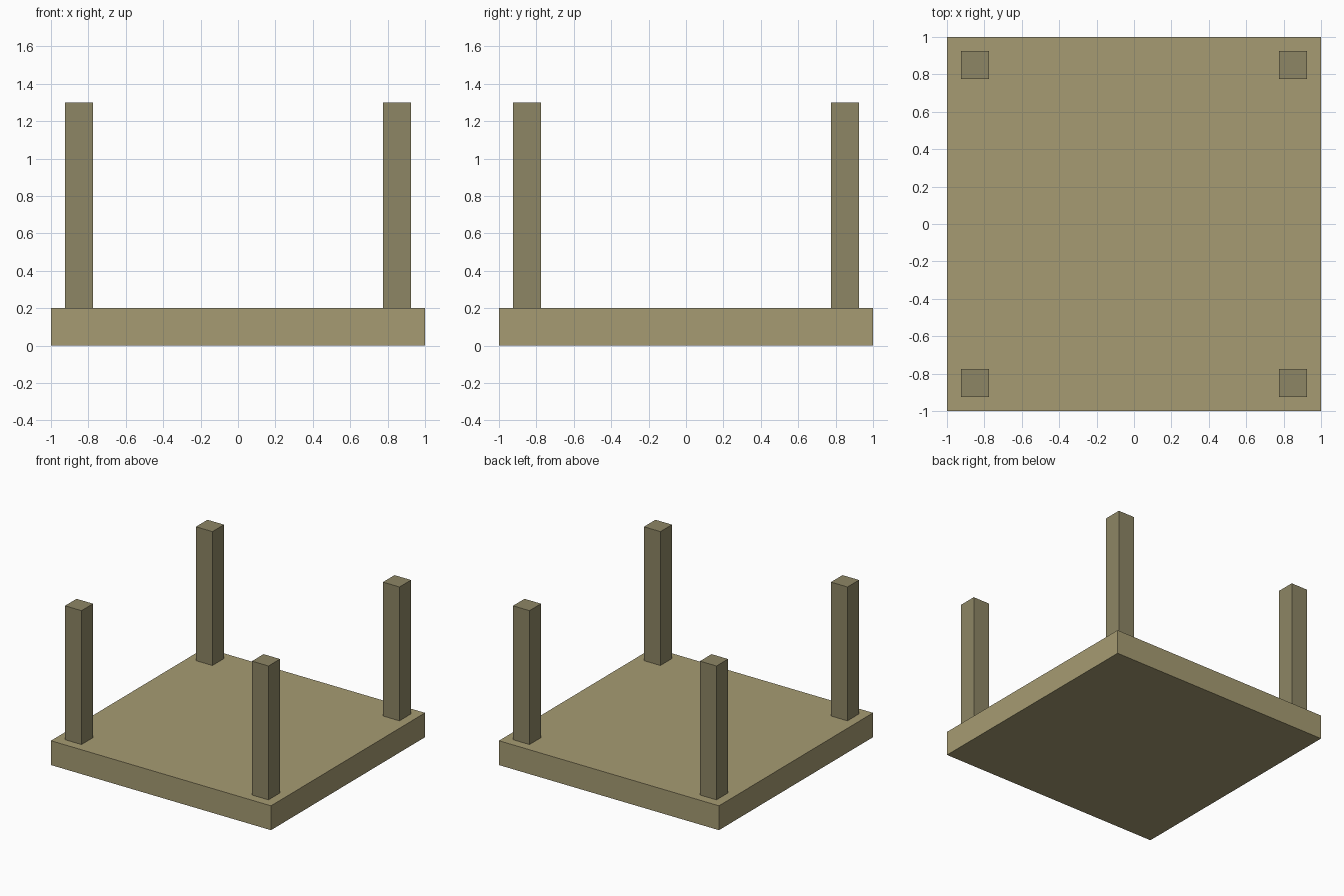
import bpy

if "Cube" in bpy.data.objects:
    bpy.data.objects.remove(bpy.data.objects["Cube"])


def material(name, color):
    mat = bpy.data.materials.new(name)
    mat.diffuse_color = color
    mat.use_nodes = True
    mat.node_tree.nodes["Principled BSDF"].inputs["Base Color"].default_value = mat.diffuse_color
    return mat


def box(name, size, center, mat):
    bpy.ops.mesh.primitive_cube_add(size=1, location=center)
    obj = bpy.context.object
    obj.name = name
    obj.scale = size
    bpy.ops.object.transform_apply(location=False, rotation=False, scale=True)
    obj.data.materials.append(mat)
    return obj


slab_mat = material("slab_wood", (0.38, 0.33, 0.17, 1))
leg_mat = material("leg_wood", (0.27, 0.24, 0.13, 1))

SLAB_HEIGHT = 0.2
LEG_HEIGHT = 1.1
LEG_WIDTH = 0.15
LEG_OFFSET = 0.85

# Table top, lying upside down on the ground
box("table_top", (2, 2, SLAB_HEIGHT), (0, 0, SLAB_HEIGHT / 2), slab_mat)

# Four upright legs near the corners
for y, depth in ((-1, "front"), (1, "back")):
    for x, side in ((-1, "left"), (1, "right")):
        box(f"{depth}_{side}_leg", (LEG_WIDTH, LEG_WIDTH, LEG_HEIGHT),
            (x * LEG_OFFSET, y * LEG_OFFSET, SLAB_HEIGHT + LEG_HEIGHT / 2), leg_mat)
